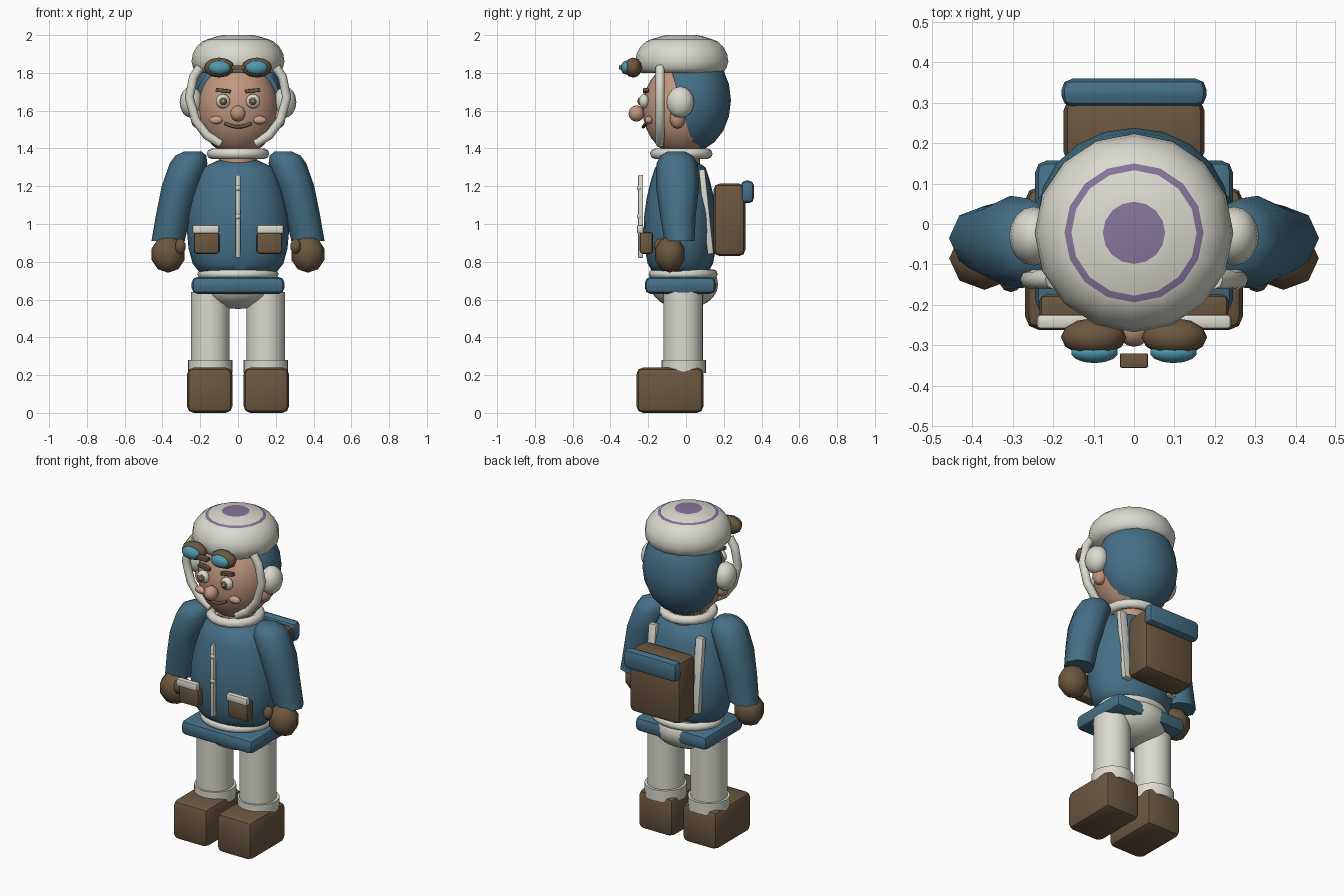
import bpy, bmesh, math
from mathutils import Vector, Matrix

cube = bpy.data.objects.get("Cube")
if cube:
    bpy.data.objects.remove(cube, do_unlink=True)


def material(name, r, g, b):
    m = bpy.data.materials.new(name)
    m.use_nodes = True
    m.diffuse_color = (r, g, b, 1)
    m.node_tree.nodes["Principled BSDF"].inputs["Base Color"].default_value = (r, g, b, 1)
    return m


CREAM = material("cream", .70, .70, .62)
BLUE = material("jacket blue", .06, .16, .24)
BROWN = material("leather brown", .15, .095, .05)
SKIN = material("skin", .53, .31, .21)
CHEEK = material("cheek", .60, .36, .26)
PURPLE = material("purple", .24, .18, .33)
LENS = material("lens teal", .08, .32, .43)


def finish(name, bm, mat, angle=40):
    bmesh.ops.recalc_face_normals(bm, faces=bm.faces[:])
    me = bpy.data.meshes.new(name)
    bm.to_mesh(me)
    bm.free()
    me.materials.append(mat)
    ob = bpy.data.objects.new(name, me)
    bpy.context.collection.objects.link(ob)
    bpy.ops.object.select_all(action='DESELECT')
    ob.select_set(True)
    bpy.context.view_layer.objects.active = ob
    bpy.ops.object.shade_smooth_by_angle(angle=math.radians(angle))
    return ob


def rings(name, levels, mat, n=24, angle=40):
    """Skin a stack of ellipses given as (x, y, z, rx, ry)."""
    bm = bmesh.new()
    loops = []
    for x, y, z, rx, ry in levels:
        loops.append([bm.verts.new((x + rx * math.cos(math.tau * i / n),
                                    y + ry * math.sin(math.tau * i / n), z)) for i in range(n)])
    for a, b in zip(loops, loops[1:]):
        for i in range(n):
            j = (i + 1) % n
            bm.faces.new((a[i], a[j], b[j], b[i]))
    bm.faces.new(loops[0][::-1])
    bm.faces.new(loops[-1])
    return finish(name, bm, mat, angle)


def ball(name, centre, radii, mat, seg=20, cut=None, angle=40):
    bm = bmesh.new()
    bmesh.ops.create_uvsphere(bm, u_segments=seg, v_segments=max(5, seg // 2), radius=1)
    bmesh.ops.transform(bm, verts=bm.verts[:],
                        matrix=Matrix.Translation(centre) @ Matrix.Diagonal((*radii, 1)))
    if cut:
        cutline = bmesh.ops.bisect_plane(bm, geom=bm.verts[:] + bm.edges[:] + bm.faces[:],
                                         plane_co=cut[0], plane_no=cut[1], clear_inner=True)
        rim = [e for e in cutline["geom_cut"] if isinstance(e, bmesh.types.BMEdge)]
        bmesh.ops.contextual_create(bm, geom=rim)
    return finish(name, bm, mat, angle)


def box(name, centre, size, mat, bevel=0.0, rot=(0, 0, 0)):
    bm = bmesh.new()
    bmesh.ops.create_cube(bm, size=1)
    bmesh.ops.scale(bm, vec=size, verts=bm.verts[:])
    if bevel:
        bmesh.ops.bevel(bm, geom=bm.edges[:], offset=bevel, segments=2,
                        profile=.5, affect='EDGES')
    ob = finish(name, bm, mat)
    ob.location, ob.rotation_euler = centre, rot
    return ob


def torus(name, centre, major, minor, depth, mat, n=24, m=8):
    """Rounded band lying flat, squashed by depth along y."""
    bm = bmesh.new()
    grid = []
    for i in range(n):
        a = math.tau * i / n
        row = []
        for j in range(m):
            b = math.tau * j / m
            r = major + minor * math.cos(b)
            row.append(bm.verts.new(Vector(centre) + Vector(
                (r * math.cos(a), depth * r * math.sin(a), minor * math.sin(b)))))
        grid.append(row)
    for i in range(n):
        for j in range(m):
            k, l = (i + 1) % n, (j + 1) % m
            bm.faces.new((grid[i][j], grid[k][j], grid[k][l], grid[i][l]))
    return finish(name, bm, mat, 60)


def tube(name, points, radius, mat):
    cu = bpy.data.curves.new(name, 'CURVE')
    cu.dimensions = '3D'
    cu.bevel_depth, cu.bevel_resolution, cu.use_fill_caps = radius, 2, True
    sp = cu.splines.new('POLY')
    sp.points.add(len(points) - 1)
    for p, co in zip(sp.points, points):
        p.co = (*co, 1)
    cu.materials.append(mat)
    ob = bpy.data.objects.new(name, cu)
    bpy.context.collection.objects.link(ob)
    return ob


# Hips, belt, jacket and collar
ball("hips", (0, -.01, .68), (.205, .18, .13), CREAM, 24)
torus("jacket_hem", (0, -.015, .735), .19, .025, .85, CREAM)
box("belt", (0, -.03, .675), (.49, .375, .09), BLUE, .03)
jacket = [(.74, .20), (.79, .24), (.87, .262), (.96, .27), (1.05, .265),
          (1.14, .247), (1.23, .217), (1.30, .185), (1.335, .11)]
rings("jacket", [(0, -.03, z, r, .72 * r) for z, r in jacket], BLUE, 24, 60)
rings("neck", [(0, -.025, 1.3, .1, .1), (0, -.025, 1.42, .1, .1)], SKIN)
torus("collar", (0, -.025, 1.372), .138, .028, 1, CREAM, 16)

# Zip with two pulls
box("zip", (0, -.24, 1.04), (.024, .026, .44), CREAM, .006)
for z in (1.19, 1.04):
    ball("zip_pull", (0, -.246, z), (.016, .014, .016), CREAM, 10)

# Backpack and rolled blanket
box("backpack", (0, .23, 1.022), (.35, .17, .385), BROWN, .035)
box("bedroll", (0, .325, 1.17), (.36, .07, .12), BLUE, .028)

# Limbs, pockets and straps on both sides
for s, side in ((1, "left"), (-1, "right")):
    rings(side + "_leg", [(s * .147, -.015, z, .103, .105) for z in (.22, .64)], CREAM)
    rings(side + "_cuff", [(s * .147, -.012, z, .118, .118) for z in (.21, .28)], CREAM)
    box(side + "_boot", (s * .15, -.085, .12), (.24, .355, .24), BROWN, .035)
    arm = [(.91, .37, -.035, .088, .08), (1.05, .342, -.043, .092, .095),
           (1.2, .306, -.045, .098, .115), (1.32, .262, -.047, .1, .11),
           (1.362, .25, -.05, .082, .085), (1.385, .238, -.052, .045, .045)]
    rings(side + "_arm", [(s * x, y, z, rx, ry) for z, x, y, rx, ry in arm], BLUE, 8, 60)
    ball(side + "_hand", (s * .37, -.085, .84), (.092, .082, .098), BROWN, 8, angle=50)
    ball(side + "_thumb", (s * .305, -.14, .882), (.03, .03, .042), BROWN, 10)
    box(side + "_pocket", (s * .166, -.21, .9), (.135, .07, .115), BROWN, .015)
    box(side + "_pocket_flap", (s * .17, -.242, .972), (.142, .036, .046), CREAM, .01)
    box(side + "_pack_strap", (s * .16, .107, 1.065), (.05, .032, .45), CREAM, .004,
        (math.atan2(.045, .43), 0, 0))

# Head and hood
ball("head", (0, -.02, 1.61), (.214, .21, .25), SKIN, 28)
ball("hood", (0, .025, 1.655), (.237, .213, .275), BLUE, 20,
     ((0, .04, 1.4), (0, .42, .12)), 60)

# Cap, with a purple ring and crown spot
cap_profile = [(1.80, .215), (1.825, .237), (1.86, .246), (1.90, .24), (1.94, .218),
               (1.965, .19), (1.974, .172), (1.98, .155), (1.995, .105), (2.0, .077)]
cap = rings("cap", [(0, -.022, z, r, r) for z, r in cap_profile], CREAM, 16, 60)
cap.data.materials.append(PURPLE)
for f in cap.data.polygons:
    if f.center.z > 1.999 or 1.974 < f.center.z < 1.98:
        f.material_index = 1

# Face, ears, chin strap and goggles on both sides
for s, side in ((1, "left"), (-1, "right")):
    ball(side + "_eye", (s * .08, -.222, 1.65), (.038, .028, .038), CREAM, 16)
    ball(side + "_pupil", (s * .078, -.244, 1.65), (.021, .012, .021), BROWN, 12)
    ball(side + "_pupil_glint", (s * .078, -.254, 1.65), (.008, .005, .008), CHEEK, 8)
    box(side + "_eyebrow", (s * .078, -.212, 1.706), (.08, .03, .02), BROWN, .004,
        (0, s * -.12, 0))
    ball(side + "_cheek", (s * .115, -.197, 1.55), (.038, .022, .022), CHEEK, 14)
    ball(side + "_ear", (s * .212, -.045, 1.56), (.04, .042, .055), SKIN, 14)
    ball(side + "_earmuff", (s * .248, -.03, 1.645), (.061, .073, .083), CREAM, 16)
    tube(side + "_chin_strap", [(s * x, -.137, z) for x, z in
         ((.2, 1.83), (.235, 1.78), (.258, 1.67), (.225, 1.55), (.165, 1.47), (.09, 1.425))],
         .024, CREAM)
    ball(side + "_goggle", (s * .1, -.28, 1.828), (.081, .047, .053), BROWN, 12, angle=50)
    ball(side + "_lens", (s * .098, -.318, 1.828), (.06, .027, .037), LENS, 14)
box("goggle_bridge", (0, -.338, 1.828), (.07, .036, .022), BROWN, .004)
ball("nose", (0, -.262, 1.585), (.041, .042, .043), SKIN, 16)
tube("mouth", [(x, -.226 + 3 * x * x, 1.514 + 4 * x * x)
               for x in (-.07, -.045, -.02, 0, .02, .045, .07)], .009, BROWN)
